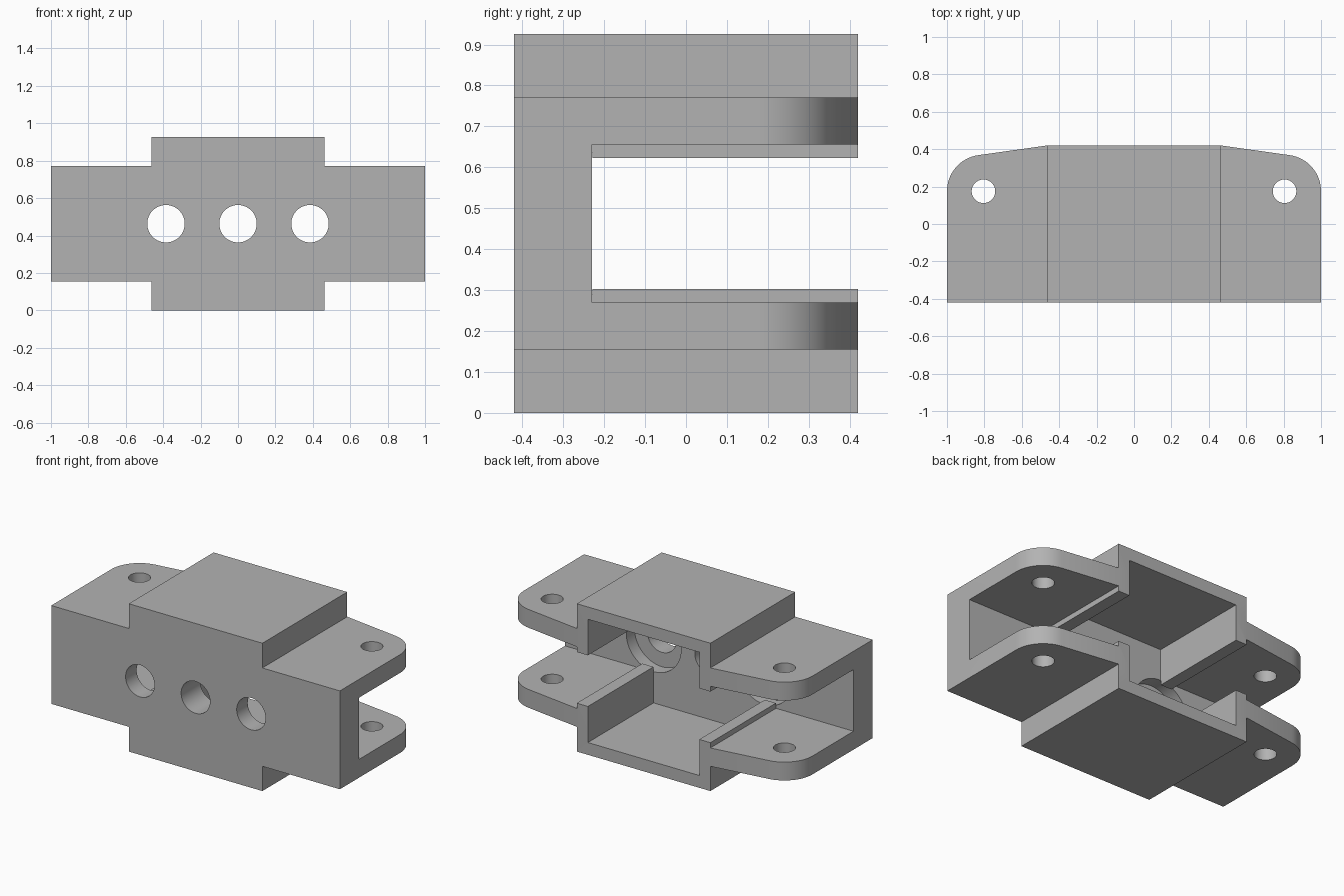
import bpy, bmesh, math
from mathutils import Vector, Matrix

cube = bpy.data.objects.get("Cube")
if cube:
    bpy.data.objects.remove(cube, do_unlink=True)

# Main dimensions
MID_Z = 0.463          # height of the symmetry plane
HALF_CORE = 0.463      # half width of the central housing
WALL_Y = -0.23         # inner face of the front plate
BACK = 0.42
HOLE_X = 0.385
EAR = Vector((0.805, 0.175))
EAR_R = 0.195

grey = bpy.data.materials.new("plain grey")
grey.use_nodes = True
grey.diffuse_color = (0.45, 0.45, 0.45, 1)
grey.node_tree.nodes["Principled BSDF"].inputs["Base Color"].default_value = (0.45, 0.45, 0.45, 1)


def finish(bm, name):
    bmesh.ops.recalc_face_normals(bm, faces=bm.faces)
    mesh = bpy.data.meshes.new(name)
    bm.to_mesh(mesh)
    bm.free()
    mesh.materials.append(grey)
    obj = bpy.data.objects.new(name, mesh)
    bpy.context.collection.objects.link(obj)
    return obj


def box(name, x, y, z):
    bm = bmesh.new()
    bmesh.ops.create_cube(bm, size=1)
    for v in bm.verts:
        v.co = [(r[0] + r[1]) / 2 + c * (r[1] - r[0]) for r, c in zip((x, y, z), v.co)]
    return finish(bm, name)


def prism(name, outline, z0, z1):
    bm = bmesh.new()
    face = bm.faces.new([bm.verts.new((x, y, z0)) for x, y in outline])
    top = bmesh.ops.extrude_face_region(bm, geom=[face])["geom"]
    bmesh.ops.translate(bm, verts=[g for g in top if isinstance(g, bmesh.types.BMVert)],
                        vec=(0, 0, z1 - z0))
    return finish(bm, name)


def cylinder(name, center, radius, length, along_y=False):
    bm = bmesh.new()
    turn = Matrix.Rotation(math.pi / 2, 4, "X") if along_y else Matrix()
    bmesh.ops.create_cone(bm, cap_ends=True, segments=64, radius1=radius, radius2=radius,
                          depth=length, matrix=Matrix.Translation(center) @ turn)
    return finish(bm, name)


def combine(target, tool, operation):
    mod = target.modifiers.new(tool.name, "BOOLEAN")
    mod.operation = operation
    mod.solver = "EXACT"
    mod.object = tool
    bpy.context.view_layer.objects.active = target
    bpy.ops.object.modifier_apply(modifier=mod.name)
    bpy.data.objects.remove(tool, do_unlink=True)


# Plan outline of the side arms: straight sides, rounded ears, sloped back edges
start = math.radians(81.5)
right_half = [(1, -BACK)]
for i in range(17):
    a = start * i / 16
    right_half.append((EAR.x + EAR_R * math.cos(a), EAR.y + EAR_R * math.sin(a)))
right_half.append((HALF_CORE, BACK))
outline = right_half + [(-x, y) for x, y in reversed(right_half)]

# Central housing joined with the side arms
bracket = box("bracket", (-HALF_CORE, HALF_CORE), (-BACK, BACK), (0, 2 * MID_Z))
combine(bracket, prism("arms", outline, MID_Z - 0.308, MID_Z + 0.308), "UNION")

# Cavity in the housing and the lower passage through its side walls
combine(bracket, box("cavity", (-0.386, 0.386), (WALL_Y, 1), (0.077, 2 * MID_Z - 0.077)), "DIFFERENCE")
combine(bracket, box("passage", (-0.6, 0.6), (WALL_Y, 1), (MID_Z - 0.16, MID_Z + 0.16)), "DIFFERENCE")

for side in (-1, 1):
    # Gap between upper and lower arm, leaving a lip beside the housing
    xs = sorted((side * HALF_CORE, side * 1.2))
    combine(bracket, box("arm_gap", xs, (WALL_Y, 1), (MID_Z - 0.193, MID_Z + 0.193)), "DIFFERENCE")
    # Pin holes through the ears
    combine(bracket, cylinder("pin_hole", (side * EAR.x, EAR.y, MID_Z), 0.063, 2), "DIFFERENCE")
    # Recess behind each outer bolt hole
    combine(bracket, cylinder("recess", (side * HOLE_X, -0.27, MID_Z), 0.19, 0.082, True), "DIFFERENCE")

# Bolt holes through the front plate
for x in (-HOLE_X, 0, HOLE_X):
    combine(bracket, cylinder("bolt_hole", (x, -0.32, MID_Z), 0.1, 0.4, True), "DIFFERENCE")

# Smooth the round surfaces, keep the edges crisp
bpy.ops.object.select_all(action="DESELECT")
bracket.select_set(True)
bpy.context.view_layer.objects.active = bracket
bpy.ops.object.shade_smooth_by_angle(angle=math.radians(25))
